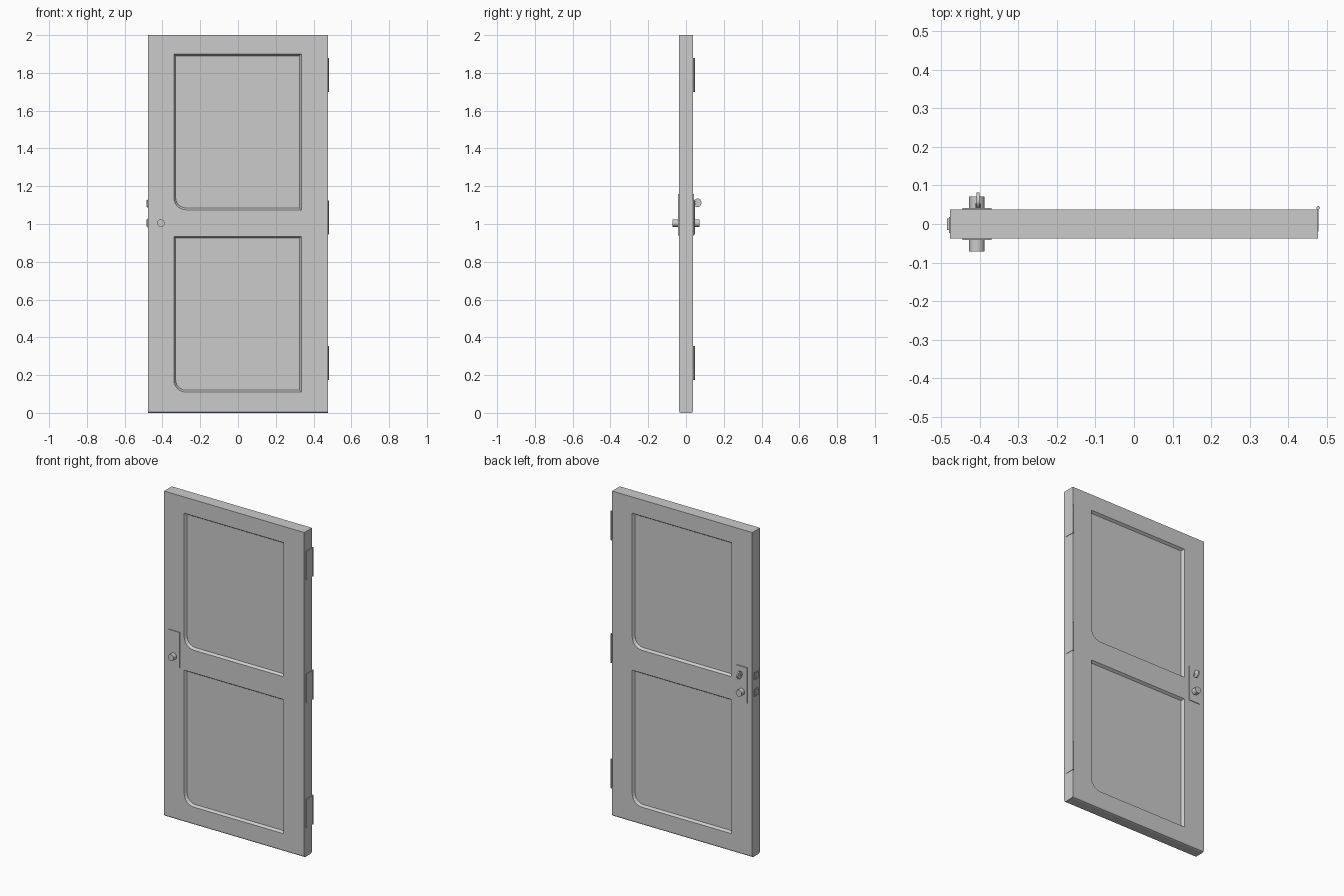
import bpy, bmesh, math
from mathutils import Matrix, Vector

cube = bpy.data.objects.get("Cube")
if cube:
    bpy.data.objects.remove(cube, do_unlink=True)

grey = bpy.data.materials.new("door grey")
grey.use_nodes = True
COLOUR = (0.6, 0.6, 0.6, 1)
grey.diffuse_color = COLOUR
grey.node_tree.nodes["Principled BSDF"].inputs["Base Color"].default_value = COLOUR

HALF_W, HALF_T = 0.477, 0.0375   # half width and half thickness of the slab
KNOB_X, KNOB_Z = -0.408, 1.005


def finish(name, bm, smooth=False):
    bmesh.ops.recalc_face_normals(bm, faces=bm.faces)
    mesh = bpy.data.meshes.new(name)
    bm.to_mesh(mesh)
    bm.free()
    mesh.materials.append(grey)
    ob = bpy.data.objects.new(name, mesh)
    bpy.context.collection.objects.link(ob)
    bpy.ops.object.select_all(action="DESELECT")
    bpy.context.view_layer.objects.active = ob
    ob.select_set(True)
    if smooth:
        bpy.ops.object.shade_smooth_by_angle(angle=math.radians(35))
    return ob


def box_mesh(lo, hi):
    bm = bmesh.new()
    lo, hi = Vector(lo), Vector(hi)
    mat = Matrix.Translation((lo + hi) / 2) @ Matrix.Diagonal((*(hi - lo), 1))
    bmesh.ops.create_cube(bm, size=1, matrix=mat)
    return bm


def box(name, lo, hi):
    return finish(name, box_mesh(lo, hi))


def cylinder(name, centre, radius, length, axis, sides=20, stretch=1):
    bm = bmesh.new()
    turn = Vector((0, 0, 1)).rotation_difference(Vector(axis)).to_matrix().to_4x4()
    mat = Matrix.Translation(centre) @ Matrix.Diagonal((1, 1, stretch, 1)) @ turn
    bmesh.ops.create_cone(bm, cap_ends=True, segments=sides, radius1=radius,
                          radius2=radius, depth=length, matrix=mat)
    return finish(name, bm, True)


def panel_outline(z0, z1, inset):
    """Rectangle whose lower corner on the lock side is rounded."""
    x0, x1 = -0.34 + inset, 0.335 - inset
    z0, z1 = z0 + inset, z1 - inset
    r = 0.065 - inset
    pts = [(x1, z0), (x1, z1), (x0, z1)]
    for i in range(7):
        a = math.pi * (1 + i / 12)
        pts.append((x0 + r + r * math.cos(a), z0 + r + r * math.sin(a)))
    return pts


def add_recess(bm, z0, z1, side):
    """Sloped plug that sinks a panel into one face of the slab."""
    rings = []
    for inset, depth in ((-0.004, -0.006), (0.010, 0.015)):
        rings.append([bm.verts.new((side * x, -side * (HALF_T - depth), z))
                      for x, z in panel_outline(z0, z1, inset)])
    outer, inner = rings
    bm.faces.new(outer)
    bm.faces.new(inner)
    for i in range(len(outer)):
        j = (i + 1) % len(outer)
        bm.faces.new((outer[i], outer[j], inner[j], inner[i]))


# Slab with eased lower edges
bm = box_mesh((-HALF_W, -HALF_T, 0), (HALF_W, HALF_T, 2))
low = [e for e in bm.edges if all(v.co.z < 0.01 for v in e.verts)
       and abs(e.verts[0].co.x - e.verts[1].co.x) > 0.1]
bmesh.ops.bevel(bm, geom=low, offset=0.011, segments=2, profile=0.5, affect="EDGES")
slab = finish("door_slab", bm)

# Two recessed panels on each face
bm = bmesh.new()
for z0, z1 in ((0.11, 0.935), (1.075, 1.90)):
    for side in (1, -1):
        add_recess(bm, z0, z1, side)
cutter = finish("panel_cutter", bm)
cutter.hide_render = True
cut = slab.modifiers.new("panels", "BOOLEAN")
cut.operation = "DIFFERENCE"
cut.solver = "EXACT"
cut.object = cutter
bpy.context.view_layer.objects.active = slab
bpy.ops.object.modifier_apply(modifier="panels")
bpy.data.objects.remove(cutter, do_unlink=True)

# Lock plates and knobs on both faces
for label, s in (("front", -1), ("back", 1)):
    ys = sorted((s * (HALF_T - 0.002), s * (HALF_T + 0.004)))
    box(label + "_lock_plate", (-0.445, ys[0], 0.94), (-0.37, ys[1], 1.16))
    cylinder(label + "_knob", (KNOB_X, s * 0.053, KNOB_Z), 0.02, 0.036, (0, 1, 0))

# Thumb turn above the back knob
cylinder("thumb_turn", (KNOB_X + 0.003, 0.061, 1.112), 0.021, 0.008, (1, 0, 0), 16, 1.1)
cylinder("thumb_turn_stem", (KNOB_X + 0.003, 0.045, 1.112), 0.008, 0.016, (0, 1, 0), 12)

# Latch and bolt on the lock edge
for name, z in (("latch", KNOB_Z), ("dead_bolt", 1.108)):
    box(name + "_plate", (-0.480, -0.024, z - 0.023), (-0.475, 0.018, z + 0.023))
    box(name, (-0.485, -0.015, z - 0.018), (-0.475, 0.014, z + 0.018))

# Three hinges on the opposite edge
for name, z in (("lower", 0.265), ("middle", 1.035), ("upper", 1.79)):
    box(name + "_hinge_leaf", (0.475, -0.02, z - 0.088), (0.4795, 0.042, z + 0.088))
    cylinder(name + "_hinge_pin", (0.478, 0.042, z), 0.0045, 0.18, (0, 0, 1), 12)
